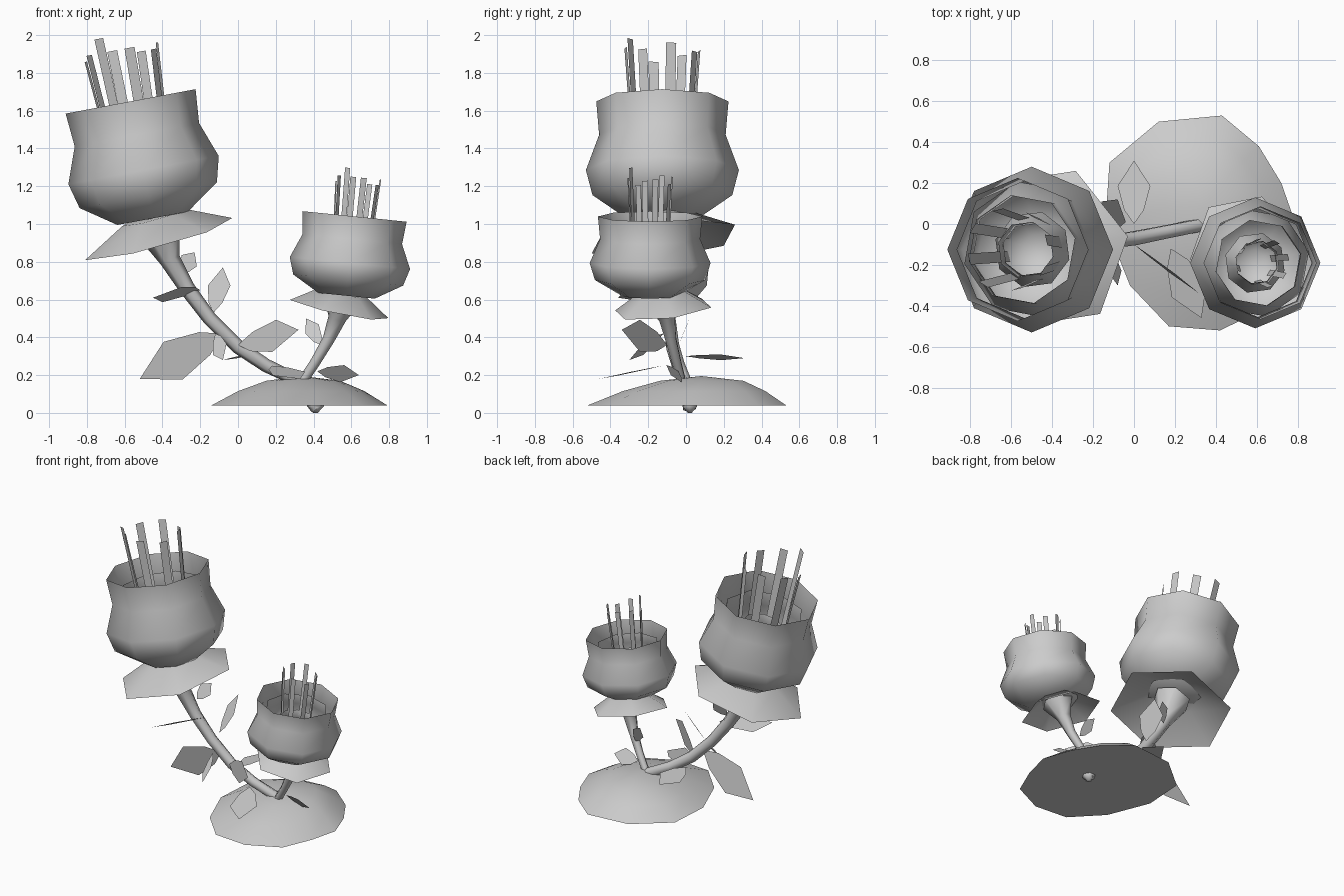
import bpy, bmesh, math
from mathutils import Vector, Matrix

old = bpy.data.objects.get("Cube")
if old:
    bpy.data.objects.remove(old, do_unlink=True)

grey = bpy.data.materials.new("soft grey")
grey.use_nodes = True
GREY = (0.6, 0.6, 0.6, 1)
grey.diffuse_color = GREY
grey.node_tree.nodes["Principled BSDF"].inputs["Base Color"].default_value = GREY


def finish(name, bm, smooth=None):
    mesh = bpy.data.meshes.new(name)
    bm.to_mesh(mesh)
    bm.free()
    obj = bpy.data.objects.new(name, mesh)
    bpy.context.collection.objects.link(obj)
    mesh.materials.append(grey)
    if smooth:
        bpy.ops.object.select_all(action="DESELECT")
        obj.select_set(True)
        bpy.context.view_layer.objects.active = obj
        bpy.ops.object.shade_smooth_by_angle(angle=math.radians(smooth))
    return obj


def bridge(bm, rings):
    for a, b in zip(rings, rings[1:]):
        n = len(a)
        for i in range(n):
            j = (i + 1) % n
            bm.faces.new((a[i], a[j], b[j], b[i]))


def frame(origin, axis):
    """Placement whose local z follows the axis, with local x kept near world x."""
    z = Vector(axis).normalized()
    y = z.cross(Vector((1, 0, 0))).normalized()
    x = y.cross(z)
    return Matrix.Translation(origin) @ Matrix((x, y, z)).transposed().to_4x4()


def lathe(name, profile, sides, place, phase=0, cap=True):
    bm = bmesh.new()
    rings = []
    for r, h in profile:
        ring = []
        for i in range(sides):
            a = math.radians(phase) + math.tau * i / sides
            ring.append(bm.verts.new(place @ Vector((r * math.cos(a), r * math.sin(a), h))))
        rings.append(ring)
    bridge(bm, rings)
    if cap:
        bm.faces.new(rings[0][::-1])
    return finish(name, bm, 75)


def stem(name, points, radii, sides=6):
    points = [Vector(p) for p in points]
    bm = bmesh.new()
    rings = []
    for k, p in enumerate(points):
        d = points[min(k + 1, len(points) - 1)] - points[max(k - 1, 0)]
        d.normalize()
        u = d.cross(Vector((0, 1, 0))).normalized()
        v = d.cross(u)
        angles = [math.tau * i / sides for i in range(sides)]
        rings.append([bm.verts.new(p + radii[k] * (u * math.cos(a) + v * math.sin(a)))
                      for a in angles])
    bridge(bm, rings)
    bm.faces.new(rings[0][::-1])
    bm.faces.new(rings[-1])
    bmesh.ops.recalc_face_normals(bm, faces=bm.faces)
    return finish(name, bm, 75)


def leaf(name, base, tip, side):
    base, tip, side = Vector(base), Vector(tip), Vector(side)
    outline = [(0, 0), (0.22, 0.6), (0.6, 1), (1, 0), (0.6, -1), (0.22, -0.6)]
    bm = bmesh.new()
    bm.faces.new([bm.verts.new(base.lerp(tip, t) + side * w) for t, w in outline])
    return finish(name, bm)


def stamens(name, place, low, high, r_low, r_high, width):
    """Ring of upright ribbons, one of them taller."""
    bm = bmesh.new()
    for i in range(8):
        a = math.tau * (i + 0.3) / 8
        out = Vector((math.cos(a), math.sin(a), 0))
        side = Vector((-out.y, out.x, 0)) * width / 2
        top = high + (0.07 * width / 0.05 if i == 5 else -0.03 * (i % 3 == 1))
        lo = out * r_low + Vector((0, 0, low))
        hi = out * r_high + Vector((0, 0, top))
        bm.faces.new([bm.verts.new(place @ p)
                      for p in (lo - side, lo + side, hi + side, hi - side)])
    return finish(name, bm)


OUTER = [(0.19, 0), (0.37, 0.125), (0.405, 0.26), (0.335, 0.45), (0.35, 0.63)]
MIDDLE = [(0.16, 0.04), (0.3, 0.15), (0.34, 0.27), (0.27, 0.42), (0.27, 0.52)]
INNER = [(0.08, 0.06), (0.17, 0.14), (0.19, 0.24), (0.13, 0.34), (0.14, 0.42)]


def bloom(name, origin, axis, radial, tall):
    place = frame(origin, axis)
    for layer, profile, phase in (("outer", OUTER, 0), ("middle", MIDDLE, 12),
                                  ("inner", INNER, 30)):
        scaled = [(r * radial, h * tall) for r, h in profile]
        lathe(f"{name}_{layer}_petals", scaled, 8, place, phase)
    return place


# Blooms and their stamens
big = bloom("large_bloom", (-0.452, -0.125, 1.03), (-0.185, 0, 0.983), 1, 1)
stamens("large_bloom_stamens", big, 0.1, 0.91, 0.14, 0.2, 0.055)
small = bloom("small_bloom", (0.575, -0.19, 0.62), (0.1, 0, 0.99), 0.79, 0.67)
stamens("small_bloom_stamens", small, 0.06, 0.63, 0.09, 0.12, 0.032)

# Sepal skirts
lathe("large_sepals", [(0.41, 0), (0.17, 0.12), (0.05, 0.12)], 6,
      frame((-0.42, -0.12, 0.92), (-0.26, -0.1, 0.96)), 10, False)
lathe("small_sepals", [(0.27, 0), (0.13, 0.09), (0.04, 0.09)], 6,
      frame((0.535, -0.12, 0.55), (0.2, -0.1, 0.97)), 10, False)

# Stems, flaring under each bloom
stem("large_stem",
     [(0.42, 0.02, 0.03), (0.3, -0.01, 0.18), (0.15, -0.04, 0.25), (0, -0.07, 0.35),
      (-0.15, -0.09, 0.5), (-0.27, -0.11, 0.66), (-0.36, -0.12, 0.81), (-0.43, -0.12, 1.0)],
     [0.04, 0.035, 0.036, 0.038, 0.038, 0.042, 0.055, 0.13])
stem("small_stem",
     [(0.33, -0.02, 0.15), (0.41, -0.05, 0.27), (0.48, -0.08, 0.39), (0.525, -0.1, 0.5),
      (0.555, -0.13, 0.62)],
     [0.026, 0.027, 0.032, 0.048, 0.11])

# Leaves along the stems
leaf("lower_right_leaf", (-0.08, -0.08, 0.42), (-0.52, -0.04, 0.18), (0.05, 0.02, -0.1))
leaf("front_leaf", (0.0, -0.1, 0.36), (0.32, -0.34, 0.44), (0.01, 0, 0.085))
leaf("back_leaf", (0.0, 0.0, 0.3), (0.0, 0.31, 0.29), (0.08, 0, 0.015))
leaf("low_front_leaf", (0.18, -0.12, 0.25), (0.33, -0.46, 0.18), (0.085, 0.035, 0.01))
leaf("upright_leaf", (-0.13, -0.03, 0.53), (-0.08, 0.12, 0.77), (0.06, -0.05, 0.0))
leaf("upper_right_leaf", (-0.2, -0.1, 0.65), (-0.45, -0.36, 0.61), (0.05, -0.05, 0.04))
leaf("upper_leaf", (-0.3, -0.05, 0.74), (-0.23, 0.02, 0.85), (0.04, 0, -0.03))
leaf("drooping_leaf", (-0.12, -0.12, 0.42), (-0.08, -0.3, 0.28), (0.035, 0, 0.03))
leaf("small_stem_leaf", (0.44, -0.04, 0.36), (0.36, 0.02, 0.5), (0.035, 0.01, 0.025))
leaf("low_left_leaf", (0.42, -0.04, 0.22), (0.64, -0.08, 0.2), (0.01, -0.04, 0.045))

# Ground mound with a flat underside
RIM = [(-0.14, 0), (-0.02, -0.3), (0.17, -0.5), (0.42, -0.52), (0.65, -0.41), (0.74, -0.2),
       (0.79, 0), (0.72, 0.2), (0.61, 0.38), (0.43, 0.53), (0.12, 0.5), (-0.12, 0.3)]
bm = bmesh.new()
crown = Vector((0.36, 0.14, 0))
rings = []
for scale, z in ((1, 0.04), (0.72, 0.115), (0.42, 0.17)):
    rings.append([bm.verts.new(crown.lerp(Vector((x, y, 0)), scale) + Vector((0, 0, z)))
                  for x, y in RIM])
bridge(bm, rings)
bm.faces.new(rings[0][::-1])
peak = bm.verts.new((0.34, 0.08, 0.195))
for i, v in enumerate(rings[-1]):
    bm.faces.new((v, rings[-1][(i + 1) % len(RIM)], peak))
finish("ground_mound", bm, 60)

# Root tip below the mound
lathe("root_tip", [(0.012, 0), (0.045, 0.035), (0.04, 0.06)], 6,
      Matrix.Translation((0.41, 0.02, 0)))
